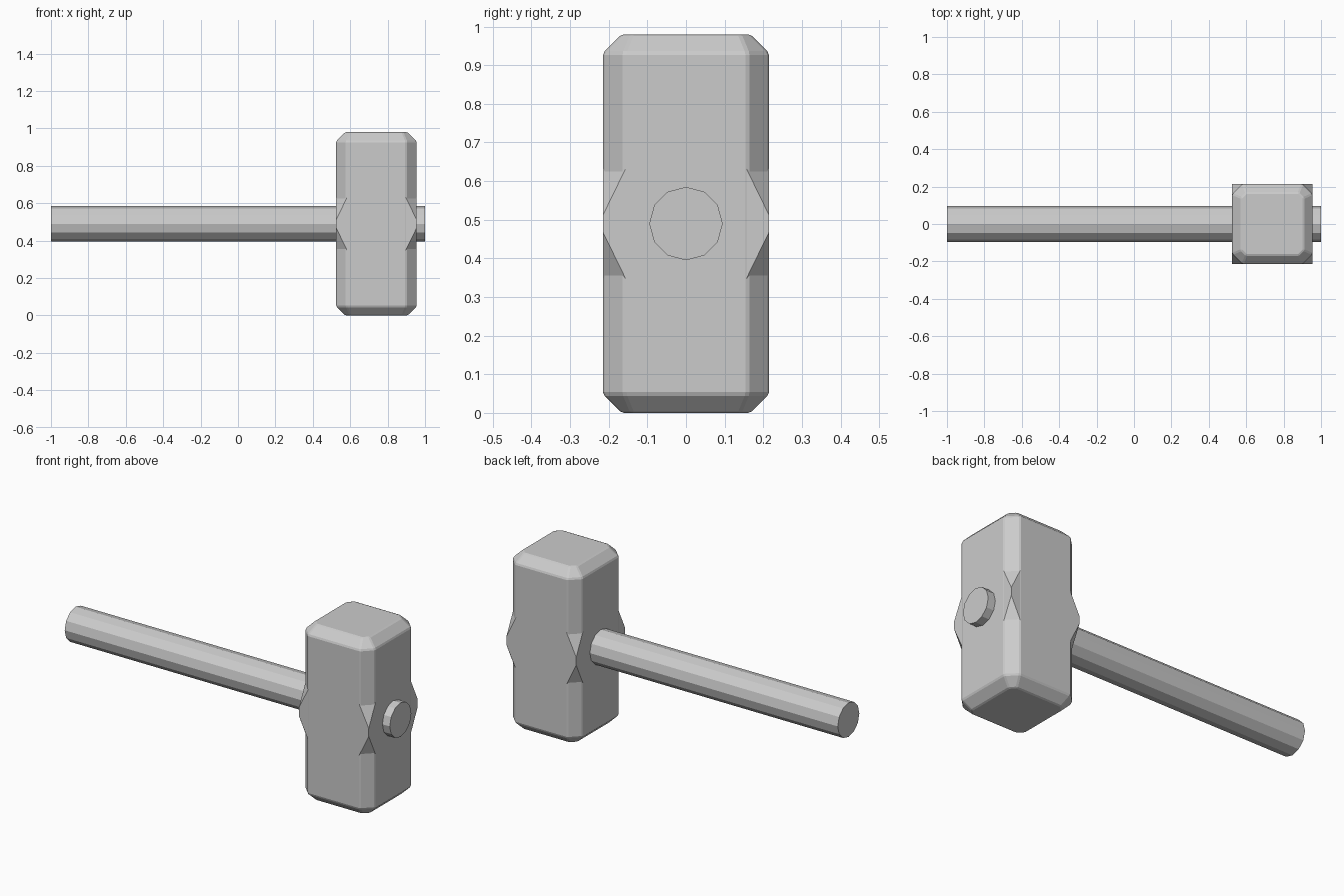
import bpy, bmesh, math
from mathutils import Matrix, Vector

cube = bpy.data.objects.get("Cube")
if cube:
    bpy.data.objects.remove(cube, do_unlink=True)

HEAD_X, MID_Z = 0.74, 0.49
HALF = 0.215      # half width of the square head
CHAMFER = 0.055

steel = bpy.data.materials.new("plain_grey")
steel.use_nodes = True
grey = (0.6, 0.6, 0.6, 1)
steel.diffuse_color = grey
steel.node_tree.nodes["Principled BSDF"].inputs["Base Color"].default_value = grey


def finish(name, bm, location):
    bmesh.ops.recalc_face_normals(bm, faces=bm.faces)
    mesh = bpy.data.meshes.new(name)
    bm.to_mesh(mesh)
    bm.free()
    mesh.materials.append(steel)
    obj = bpy.data.objects.new(name, mesh)
    obj.location = location
    bpy.context.collection.objects.link(obj)
    return obj


def bevel(bm, edges, width):
    bmesh.ops.bevel(bm, geom=edges, offset=width, offset_type='OFFSET',
                    segments=1, profile=0.5, affect='EDGES', clamp_overlap=True)


# Hammer head: chamfered corners, chamfered striking faces, softened edges
bm = bmesh.new()
bmesh.ops.create_cube(bm, size=1)
bmesh.ops.scale(bm, vec=(2 * HALF, 2 * HALF, 2 * MID_Z), verts=bm.verts)
bevel(bm, [e for e in bm.edges if abs(e.verts[0].co.z - e.verts[1].co.z) > 0.5], CHAMFER)
bevel(bm, [e for e in bm.edges if abs(e.verts[0].co.z - e.verts[1].co.z) < 0.01], 0.048)
bevel(bm, [e for e in bm.edges if e.calc_face_angle(0) > math.radians(25)], 0.006)
finish("hammer_head", bm, (HEAD_X, 0, MID_Z))

# Corner flares: the chamfers run out to square corners around the eye
inner = HALF - CHAMFER - 0.004
for sx, side in ((1, "left"), (-1, "right")):
    for sy, end in ((-1, "front"), (1, "back")):
        bm = bmesh.new()
        for sz in (-1, 1):
            for x, y, z in ((inner, HALF, 0.143), (HALF, inner, 0.143),
                            (HALF, HALF, 0.022), (inner, inner, 0.143)):
                bm.verts.new((sx * x, sy * y, sz * z))
        bmesh.ops.convex_hull(bm, input=bm.verts)
        finish(f"corner_flare_{end}_{side}", bm, (HEAD_X, 0, MID_Z))

# Handle: twelve-sided bar passing through the head
bm = bmesh.new()
bmesh.ops.create_cone(bm, cap_ends=True, segments=12, radius1=0.095, radius2=0.095,
                      depth=2, matrix=Matrix.Rotation(math.pi / 2, 4, 'Y'))
finish("handle", bm, (0, 0, MID_Z))
